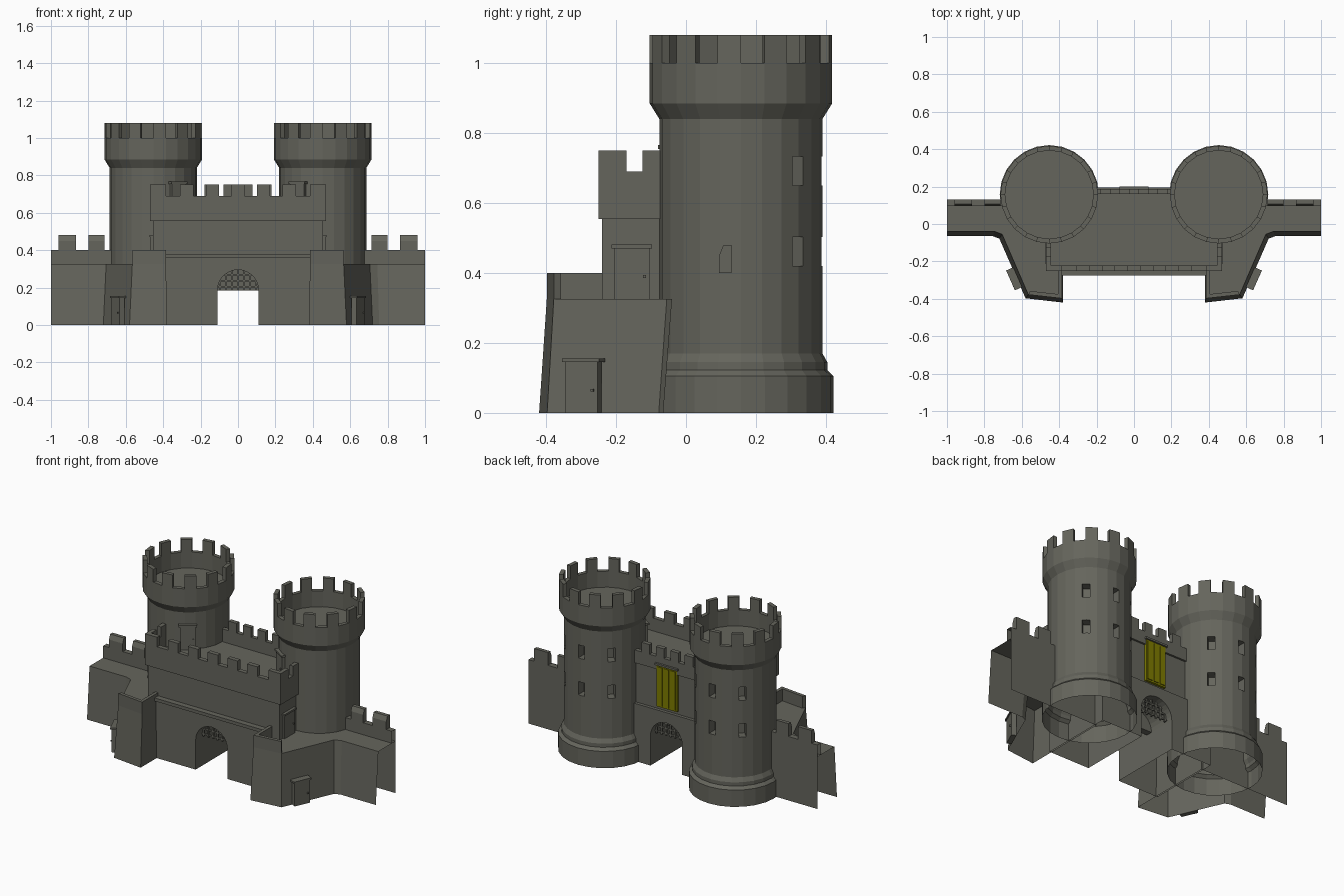
import bpy, bmesh, math
from mathutils import Matrix, Vector

if "Cube" in bpy.data.objects:
    bpy.data.objects.remove(bpy.data.objects["Cube"])


def material(name, rgb):
    m = bpy.data.materials.new(name)
    m.diffuse_color = (*rgb, 1)
    m.use_nodes = True
    m.node_tree.nodes["Principled BSDF"].inputs["Base Color"].default_value = m.diffuse_color
    return m


STONE = material("stone", (0.13, 0.13, 0.108))
GOLD = material("gold_wood", (0.21, 0.2, 0.0))


def finish(bm, name, mat=STONE, drop=None):
    """Turn a bmesh into an object; drop(face) marks faces left open."""
    bmesh.ops.recalc_face_normals(bm, faces=bm.faces)
    if drop:
        bmesh.ops.delete(bm, geom=[f for f in bm.faces if drop(f)], context='FACES_ONLY')
    me = bpy.data.meshes.new(name)
    bm.to_mesh(me)
    bm.free()
    me.materials.append(mat)
    ob = bpy.data.objects.new(name, me)
    bpy.context.collection.objects.link(ob)
    return ob


def loft(name, low, high, mat=STONE, drop=None):
    """Solid between two matching outlines."""
    bm = bmesh.new()
    a = [bm.verts.new(p) for p in low]
    b = [bm.verts.new(p) for p in high]
    n = len(a)
    bm.faces.new(a[::-1])
    bm.faces.new(b)
    for i in range(n):
        bm.faces.new((a[i], a[(i + 1) % n], b[(i + 1) % n], b[i]))
    return finish(bm, name, mat, drop)


def prism(name, pts, z0, z1, **kw):
    return loft(name, [(x, y, z0) for x, y in pts], [(x, y, z1) for x, y in pts], **kw)


def box(name, x0, x1, y0, y1, z0, z1, **kw):
    return prism(name, [(x0, y0), (x1, y0), (x1, y1), (x0, y1)], z0, z1, **kw)


def along_y(name, xz, y0, y1, **kw):
    return loft(name, [(x, y0, z) for x, z in xz], [(x, y1, z) for x, z in xz], **kw)


def along_x(name, yz, x0, x1, **kw):
    return loft(name, [(x0, y, z) for y, z in yz], [(x1, y, z) for y, z in yz], **kw)


def at_floor(f):
    return all(v.co.z < 0.001 for v in f.verts)


def open_end(f):
    return at_floor(f) or all(abs(v.co.x) > 0.999 for v in f.verts)


def placed_box(name, centre, angle, size):
    """Box whose local x axis points along angle."""
    ob = box(name, -size[0] / 2, size[0] / 2, -size[1] / 2, size[1] / 2, 0, size[2])
    ob.data.transform(Matrix.Translation(centre) @ Matrix.Rotation(angle, 4, 'Z'))
    return ob


def door(name, x, y, z, angle, w=0.09, h=0.145):
    """Door slab with lintel and knob, facing along angle."""
    d = Vector((math.cos(angle), math.sin(angle), 0))
    t = Vector((-d.y, d.x, 0))
    p = Vector((x, y, z))
    placed_box(name, p, angle, (0.03, w, h))
    placed_box(name + "_lintel", p + Vector((0, 0, h)), angle, (0.042, w + 0.016, 0.011))
    placed_box(name + "_knob", p + d * 0.018 + t * w * 0.36 + Vector((0, 0, h * 0.42)),
               angle, (0.008, 0.008, 0.008))


CX, CY, SIDES = 0.453, 0.157, 24
PROFILE = [(0, 0), (0.265, 0), (0.265, 0.105), (0.247, 0.122), (0.247, 0.145), (0.233, 0.17),
           (0.233, 0.84), (0.261, 0.885), (0.261, 1.0), (0.236, 1.0), (0.236, 0.9), (0, 0.9)]


def tower(side, s):
    cx = s * CX
    # turned shaft
    bm = bmesh.new()
    vs = [bm.verts.new((r, 0, z)) for r, z in PROFILE]
    es = [bm.edges.new(p) for p in zip(vs, vs[1:])]
    bmesh.ops.spin(bm, geom=vs + es, cent=(0, 0, 0), axis=(0, 0, 1), angle=2 * math.pi, steps=SIDES)
    bmesh.ops.remove_doubles(bm, verts=bm.verts, dist=1e-4)
    bmesh.ops.translate(bm, verts=bm.verts, vec=(cx, CY, 0))
    shaft = finish(bm, side + "_tower")
    # window recesses on the rear half
    for deg in (45, 90, 135):
        a = math.radians(deg)
        for z in (0.42, 0.65):
            c = placed_box("window_cutter", (cx + 0.225 * math.cos(a), CY + 0.225 * math.sin(a), z),
                           a, (0.1, 0.042, 0.083))
            c.hide_render = True
            m = shaft.modifiers.new("window", 'BOOLEAN')
            m.operation, m.object, m.solver = 'DIFFERENCE', c, 'EXACT'
    dg = bpy.context.evaluated_depsgraph_get()
    me = bpy.data.meshes.new_from_object(shaft.evaluated_get(dg))
    cutters = [m.object for m in shaft.modifiers]
    shaft.modifiers.clear()
    shaft.data = me
    for c in cutters:
        bpy.data.objects.remove(c)
    bm = bmesh.new()
    bm.from_mesh(me)
    bmesh.ops.delete(bm, geom=[f for f in bm.faces if at_floor(f)], context='FACES_ONLY')
    bm.to_mesh(me)
    bm.free()
    # battlements
    for k in range(0 if s < 0 else 1, SIDES, 2):
        a, b = (math.radians(15 * i) for i in (k, k + 1))
        prism(side + "_tower_merlon",
              [(cx + r * math.cos(t), CY + r * math.sin(t))
               for r, t in ((0.236, a), (0.261, a), (0.261, b), (0.236, b))], 1.0, 1.08)
    # door onto the gatehouse roof
    a = math.radians(-90 - s * 34)
    door(side + "_tower_door", cx + 0.23 * math.cos(a), CY + 0.23 * math.sin(a), 0.61, a)


for side, s in (("left", -1), ("right", 1)):
    tower(side, s)

    # battered bastion joined to the wing wall, open below and at the far end
    low = [(1, -0.065), (0.755, -0.065), (0.72, -0.078), (0.58, -0.397), (0.38, -0.42), (0.38, 0.13), (1, 0.13)]
    high = [(1, -0.04), (0.745, -0.04), (0.705, -0.055), (0.565, -0.378), (0.385, -0.398), (0.385, 0.13), (1, 0.13)]
    loft(side + "_bastion", [(s * x, y, 0) for x, y in low],
         [(s * x, y, 0.325) for x, y in high], drop=open_end)
    prism(side + "_bastion_front_parapet",
          [(s * x, y) for x, y in ((0.385, -0.398), (0.565, -0.378), (0.556, -0.358), (0.385, -0.377))], 0.325, 0.4)
    box(side + "_bastion_inner_parapet", s * 0.385, s * 0.405, -0.385, -0.23, 0.325, 0.4)
    door(side + "_bastion_door", s * 0.641, -0.293, 0, math.radians(-90 + s * 66), w=0.1)

    # wing parapet and merlons
    box(side + "_wing_parapet", s * 0.6, s, 0.095, 0.13, 0.325, 0.4, drop=open_end)
    for x0, x1 in ((0.715, 0.8), (0.865, 0.96)):
        along_x(side + "_wing_merlon",
                [(0.095, 0.4), (0.13, 0.4), (0.13, 0.48), (0.107, 0.48), (0.095, 0.45)], s * x0, s * x1)

    # gatehouse side parapet and door
    box(side + "_gatehouse_side_parapet", s * 0.445, s * 0.47, -0.25, -0.02, 0.555, 0.69)
    for y0, y1 in ((-0.25, -0.17), (-0.125, -0.05)):
        box(side + "_gatehouse_side_merlon", s * 0.445, s * 0.47, y0, y1, 0.69, 0.75)
    door(side + "_gatehouse_door", s * 0.452, -0.155, 0.325, 0 if s > 0 else math.pi, w=0.1)

# lower gatehouse with arched passage
ARCH = [(0.11 * math.cos(math.pi * i / 14), 0.185 + 0.11 * math.sin(math.pi * i / 14)) for i in range(15)]
along_y("gate_passage", [(0.39, 0), (0.39, 0.36), (-0.39, 0.36), (-0.39, 0), (-0.11, 0)] + ARCH[::-1] + [(0.11, 0)],
        -0.262, 0.195, drop=at_floor)
box("gate_cornice", -0.385, 0.385, -0.275, -0.235, 0.36, 0.38)
along_y("passage_inner_wall", ARCH, -0.02, 0.02)

# portcullis grilles
for y in (-0.2, 0.15):
    for i in range(-3, 4):
        x = i * 0.032
        box("portcullis_bar", x - 0.005, x + 0.005, y - 0.005, y + 0.005, 0.19,
            0.185 + math.sqrt(0.11 ** 2 - x * x))
    for z in (0.2, 0.232, 0.264):
        w = math.sqrt(0.11 ** 2 - (z - 0.185) ** 2)
        box("portcullis_rail", -w, w, y - 0.004, y + 0.004, z, z + 0.009)

# upper gatehouse, roof and parapets
box("upper_gatehouse", -0.455, 0.455, -0.24, 0.175, 0.325, 0.61)
box("gatehouse_front_parapet", -0.47, 0.47, -0.25, -0.222, 0.555, 0.69)
box("gatehouse_back_parapet", -0.24, 0.24, 0.16, 0.187, 0.61, 0.69)
for i in range(-3, 4):
    x = i * 0.137
    x0, x1 = max(x - 0.035, -0.47), min(x + 0.035, 0.47)
    if abs(i) == 3:
        x0, x1 = (0.385, 0.47) if i > 0 else (-0.47, -0.385)
    box("gatehouse_front_merlon", x0, x1, -0.25, -0.222, 0.69, 0.75)
for i in range(4):
    x = -0.15 + 0.1 * i
    box("gatehouse_back_merlon", x - 0.028, x + 0.028, 0.16, 0.187, 0.69, 0.75)

# gold panel on the rear wall
box("rear_panel", -0.07, 0.07, 0.17, 0.19, 0.38, 0.64, mat=GOLD)
for x in (-0.045, 0, 0.045):
    box("rear_panel_slat", x - 0.016, x + 0.016, 0.185, 0.195, 0.39, 0.63, mat=GOLD)
box("rear_panel_lintel", -0.078, 0.078, 0.17, 0.2, 0.64, 0.652)
